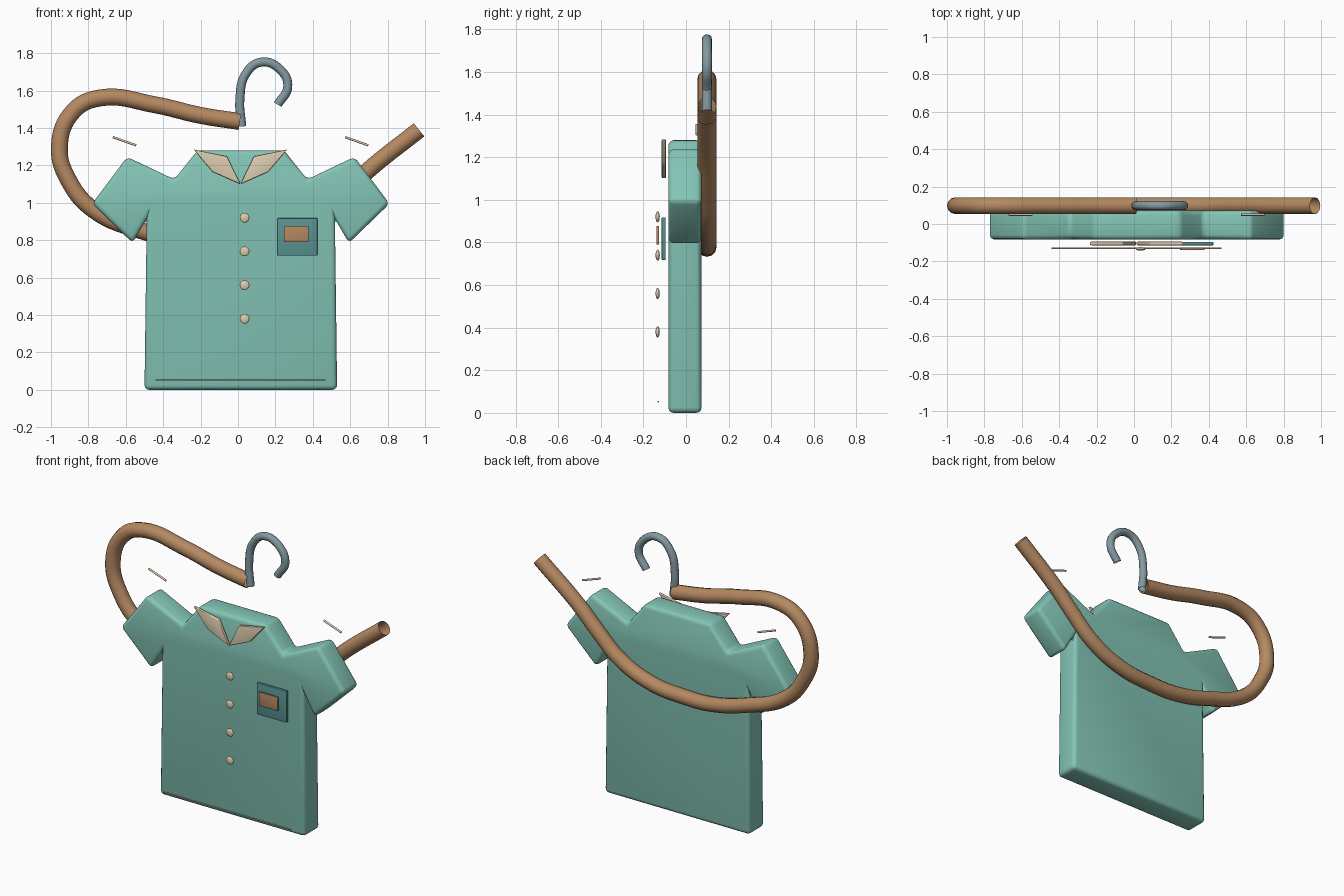
import bpy
import bmesh
from math import radians
from mathutils import Vector

cube = bpy.data.objects.get("Cube")
if cube:
    bpy.data.objects.remove(cube, do_unlink=True)


def material(name, rgb):
    m = bpy.data.materials.new(name)
    m.use_nodes = True
    m.diffuse_color = (*rgb, 1)
    bsdf = next(n for n in m.node_tree.nodes if n.type == "BSDF_PRINCIPLED")
    bsdf.inputs["Base Color"].default_value = (*rgb, 1)
    return m


TEAL = material("teal_cloth", (0.23, 0.56, 0.47))
DARK_TEAL = material("dark_teal_cloth", (0.10, 0.29, 0.29))
WOOD = material("warm_wood", (0.46, 0.25, 0.12))
STEEL = material("grey_steel", (0.23, 0.32, 0.36))
CREAM = material("cream", (0.73, 0.61, 0.43))


def activate(obj):
    bpy.ops.object.select_all(action="DESELECT")
    obj.select_set(True)
    bpy.context.view_layer.objects.active = obj


def smooth(obj, angle=40):
    activate(obj)
    bpy.ops.object.shade_smooth_by_angle(angle=radians(angle))


def slab(name, outline, front, back, mat, bevel):
    """Extrude an x-z outline from front to back and round its edges."""
    bm = bmesh.new()
    face = bm.faces.new([bm.verts.new((x, front, z)) for x, z in outline])
    side = bmesh.ops.extrude_face_region(bm, geom=[face])
    moved = [v for v in side["geom"] if isinstance(v, bmesh.types.BMVert)]
    bmesh.ops.translate(bm, verts=moved, vec=(0, back - front, 0))
    bmesh.ops.recalc_face_normals(bm, faces=bm.faces)
    mesh = bpy.data.meshes.new(name)
    bm.to_mesh(mesh)
    bm.free()
    obj = bpy.data.objects.new(name, mesh)
    bpy.context.collection.objects.link(obj)
    mesh.materials.append(mat)
    mod = obj.modifiers.new("rounded_edges", "BEVEL")
    mod.width = bevel
    mod.segments = 3
    mod.limit_method = "ANGLE"
    mod.angle_limit = radians(20)
    activate(obj)
    bpy.ops.object.modifier_apply(modifier=mod.name)
    smooth(obj)
    return obj


def tube(name, path, y, radius, mat):
    """Round tube through x-z points at a fixed depth."""
    curve = bpy.data.curves.new(name, "CURVE")
    curve.dimensions = "3D"
    curve.resolution_u = 8
    curve.bevel_depth = radius
    curve.bevel_resolution = 4
    spline = curve.splines.new("BEZIER")
    spline.bezier_points.add(len(path) - 1)
    for point, (x, z) in zip(spline.bezier_points, path):
        point.co = (x, y, z)
        point.handle_left_type = point.handle_right_type = "AUTO"
    obj = bpy.data.objects.new(name, curve)
    bpy.context.collection.objects.link(obj)
    curve.materials.append(mat)
    activate(obj)
    bpy.ops.object.convert(target="MESH")
    smooth(bpy.context.object)


def rod(name, start, end, radius, mat):
    a, b = Vector(start), Vector(end)
    bpy.ops.mesh.primitive_cylinder_add(vertices=12, radius=radius,
                                        depth=(b - a).length, location=(a + b) / 2)
    obj = bpy.context.object
    obj.name = name
    obj.rotation_euler = (b - a).to_track_quat("Z", "Y").to_euler()
    obj.data.materials.append(mat)
    smooth(obj)


def rectangle(x0, x1, z0, z1):
    return [(x0, z0), (x1, z0), (x1, z1), (x0, z1)]


# Shirt body with sleeves: half outline mirrored about its own centre line
MID = 0.015
half = [(0.515, 0), (0.503, 0.915), (0.578, 0.785), (0.795, 0.995),
        (0.608, 1.245), (0.355, 1.125), (0.232, 1.28)]
outline = [(MID + x, z) for x, z in half] + [(MID - x, z) for x, z in reversed(half)]
slab("shirt", outline, -0.083, 0.073, TEAL, 0.025)

# Pointed collar flaps
flap = [(0.25, 1.285), (0.072, 1.248), (0.0, 1.10), (0.148, 1.165)]
for side, name in ((1, "left_collar"), (-1, "right_collar")):
    slab(name, [(0.013 + side * x, z) for x, z in flap], -0.114, -0.094, CREAM, 0.004)

# Chest pocket and its patch
slab("pocket", rectangle(0.211, 0.424, 0.717, 0.918), -0.114, -0.096, DARK_TEAL, 0.004)
slab("pocket_patch", rectangle(0.245, 0.378, 0.79, 0.877), -0.139, -0.126, WOOD, 0.003)

# Button row
for i in range(4):
    bpy.ops.mesh.primitive_uv_sphere_add(segments=20, ring_count=10, radius=0.026,
                                         location=(0.035, -0.133, 0.92 - 0.18 * i))
    button = bpy.context.object
    button.name = f"button_{i + 1}"
    button.scale.y = 0.38
    button.data.materials.append(CREAM)
    smooth(button, 60)

# Hem stitch and the loose shoulder stitches
rod("hem_stitch", (-0.44, -0.13, 0.053), (0.467, -0.13, 0.053), 0.004, CREAM)
for x, name in ((-0.607, "right_shoulder_stitch"), (0.635, "left_shoulder_stitch")):
    rod(name, (x - 0.062, 0.05, 1.351), (x + 0.062, 0.05, 1.307), 0.006, CREAM)

# Wooden hanger sweeping round behind the shirt
tube("hanger_bar",
     [(0.01, 1.434), (-0.205, 1.468), (-0.44, 1.523), (-0.74, 1.56), (-0.88, 1.49),
      (-0.955, 1.295), (-0.9, 1.11), (-0.77, 0.96), (-0.5, 0.845), (-0.25, 0.785),
      (-0.05, 0.78), (0.18, 0.805), (0.4, 0.9), (0.57, 1.05), (0.69, 1.168),
      (0.968, 1.39)],
     0.098, 0.045, WOOD)

# Steel hook
tube("hanger_hook",
     [(0.02, 1.408), (0.01, 1.55), (0.042, 1.69), (0.125, 1.752), (0.228, 1.71),
      (0.266, 1.62), (0.212, 1.525)],
     0.098, 0.024, STEEL)
